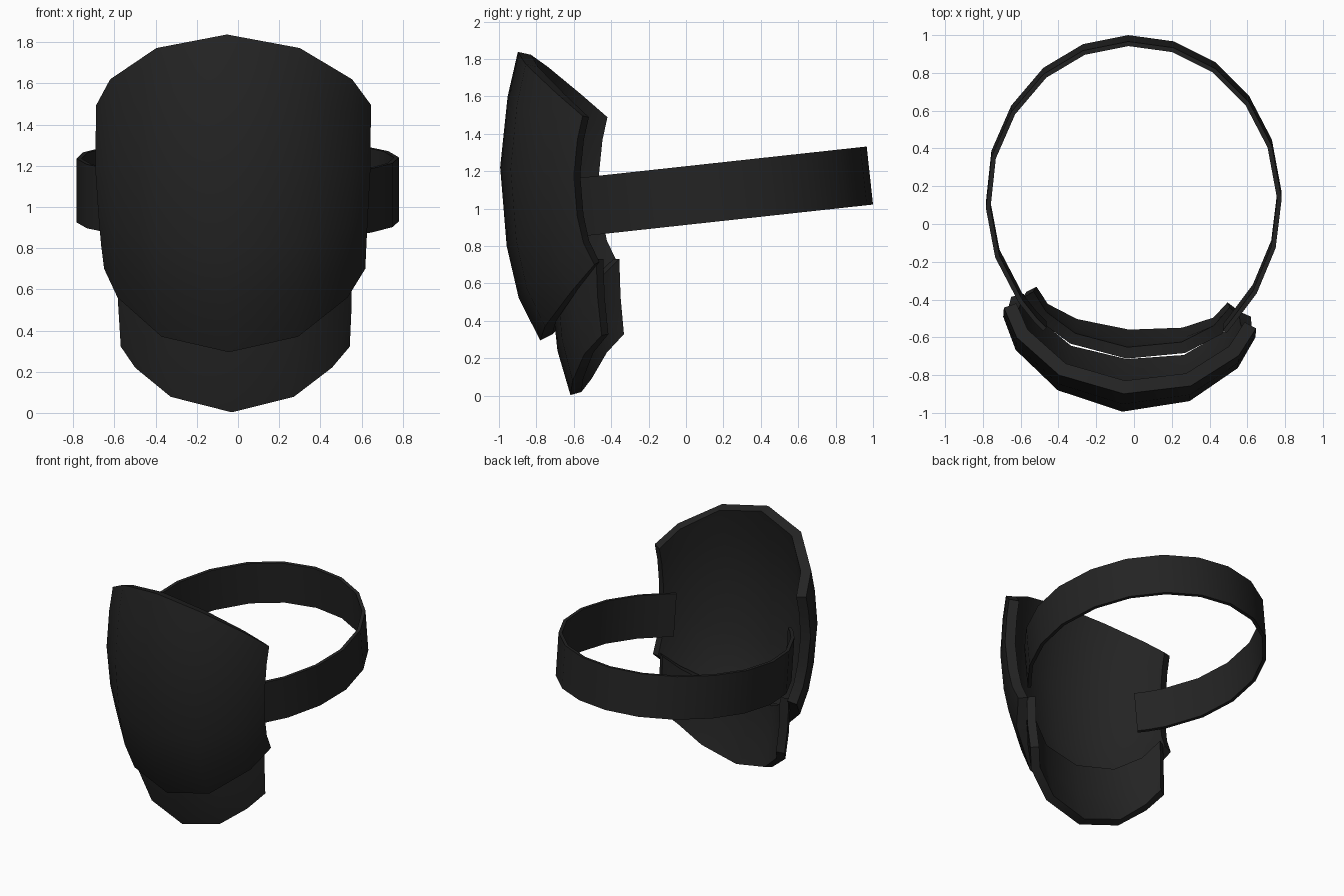
import bpy, math
from mathutils import Matrix, Vector

if "Cube" in bpy.data.objects:
    bpy.data.objects.remove(bpy.data.objects["Cube"])

black = bpy.data.materials.new("matte black")
black.diffuse_color = (0.017, 0.017, 0.017, 1)
black.use_nodes = True
black.node_tree.nodes["Principled BSDF"].inputs["Base Color"].default_value = black.diffuse_color

# face plates are turned slightly about the vertical axis
TURN = Matrix.Translation((0.02, 0, 0)) @ Matrix.Rotation(math.radians(-4.7), 4, 'Z')


def sheet(name, grid, thickness, angle):
    """Thick shell from rows of points (columns run left to right seen from outside)."""
    n = len(grid[0])
    verts = [p for row in grid for p in row]
    faces = [(r * n + c, r * n + c + 1, (r + 1) * n + c + 1, (r + 1) * n + c)
             for r in range(len(grid) - 1) for c in range(n - 1)]
    me = bpy.data.meshes.new(name)
    me.from_pydata(verts, [], faces)
    me.materials.append(black)
    ob = bpy.data.objects.new(name, me)
    bpy.context.collection.objects.link(ob)
    bpy.context.view_layer.objects.active = ob
    ob.select_set(True)
    mod = ob.modifiers.new("thickness", 'SOLIDIFY')
    mod.thickness = thickness
    mod.offset = -1
    mod.use_even_offset = True
    bpy.ops.object.modifier_apply(modifier=mod.name)
    bpy.ops.object.shade_smooth_by_angle(angle=math.radians(angle))
    ob.select_set(False)
    return ob


def plate(name, cols, rows, front, thickness):
    """cols: half width, set-back, bulge factor, bottom z, top z (centre to side).
    rows: height fraction, bulge set-back, width scale."""
    full = [(-c[0], *c[1:]) for c in reversed(cols[1:])] + cols
    grid = [[TURN @ Vector((x * s, front + back + b * k, z0 + (z1 - z0) * t))
             for x, back, k, z0, z1 in full] for t, b, s in rows]
    return sheet(name, grid, thickness, 40)


# large upper face plate
plate("face_plate",
      [(0, 0, 1, 0.295, 1.838), (0.35, 0.085, 0.85, 0.37, 1.772),
       (0.59, 0.28, 0.7, 0.56, 1.62), (0.67, 0.45, 0.5, 0.70, 1.495)],
      [(0, 0.215, 0.95), (0.146, 0.1, 0.965), (0.327, 0.035, 0.98),
       (0.6, 0, 1), (0.845, 0.04, 1), (1, 0.095, 1)], -0.997, 0.07)

# smaller chin plate tucked behind it
plate("chin_plate",
      [(0, 0, 1, 0.003, 0.48), (0.30, 0.055, 0.8, 0.078, 0.52),
       (0.48, 0.17, 0.4, 0.22, 0.62), (0.558, 0.28, 0.3, 0.322, 0.73)],
      [(0, 0.095, 1), (0.5, 0.025, 1.02), (1, 0, 1.02)], -0.715, 0.06)

# head strap: open loop, tilted up to the back
path = [(0.49, -0.56), (0.53, -0.51), (0.65, -0.35), (0.75, -0.11), (0.782, 0.15),
        (0.73, 0.43), (0.61, 0.66), (0.43, 0.84), (0.21, 0.95), (-0.03, 0.983),
        (-0.27, 0.935), (-0.48, 0.81), (-0.65, 0.61), (-0.755, 0.37), (-0.784, 0.10),
        (-0.735, -0.16), (-0.61, -0.40), (-0.53, -0.50), (-0.48, -0.55)]
slope = 0.109
up = Vector((0, -math.sin(math.atan(slope)), math.cos(math.atan(slope)))) * 0.156
mid = [Vector((x, y, 1.015 + slope * (y + 0.5))) for x, y in path]
sheet("head_strap", [[p - up for p in mid], [p + up for p in mid]], 0.024, 30)
